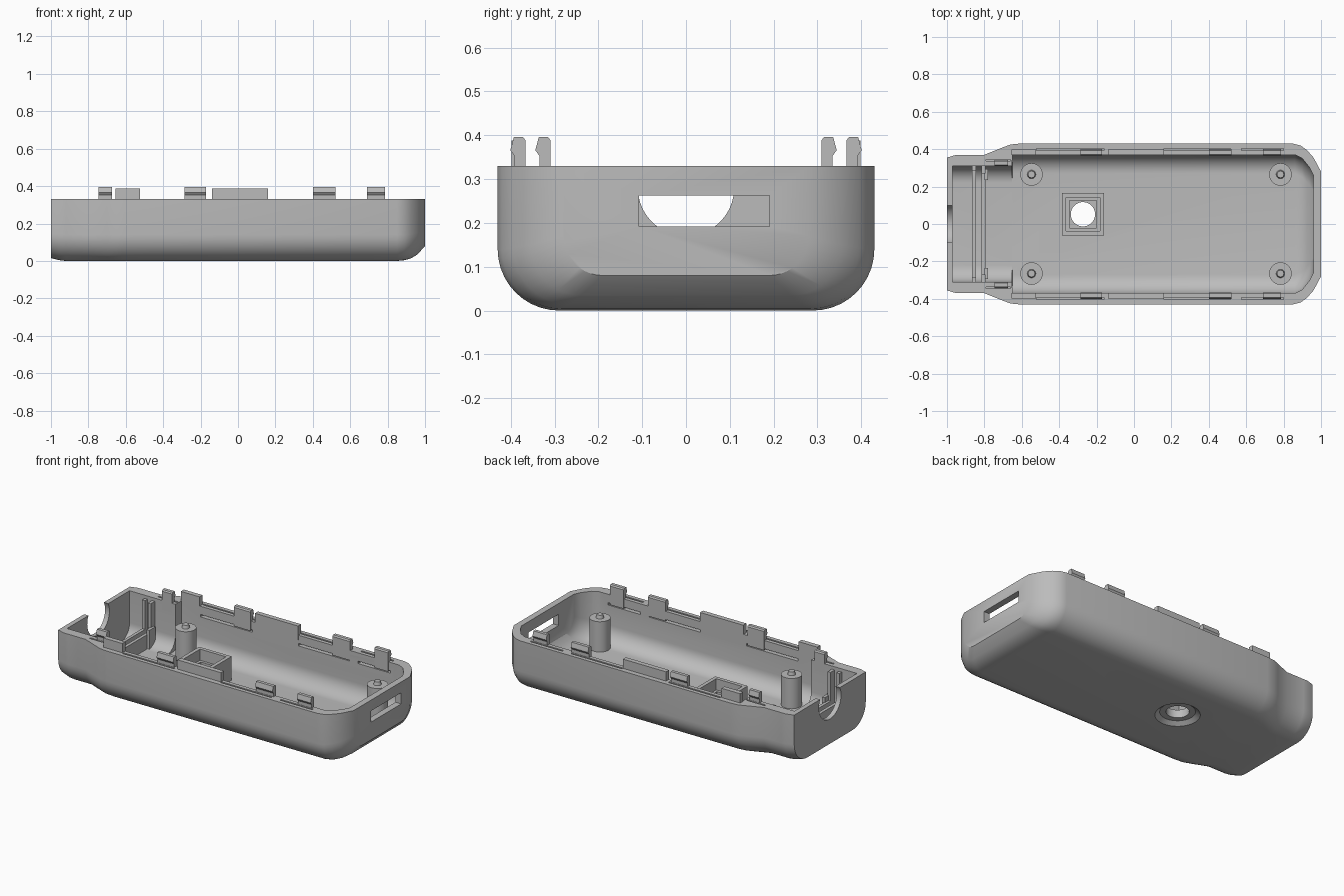
import bpy, bmesh, math
from mathutils import Matrix

default = bpy.data.objects.get("Cube")
if default:
    bpy.data.objects.remove(default, do_unlink=True)

grey = bpy.data.materials.new("plain grey plastic")
grey.use_nodes = True
grey.diffuse_color = (0.5, 0.5, 0.5, 1)
grey.node_tree.nodes["Principled BSDF"].inputs["Base Color"].default_value = (0.5, 0.5, 0.5, 1)

RIM = 0.33


def finish(name, bm):
    bmesh.ops.recalc_face_normals(bm, faces=bm.faces)
    mesh = bpy.data.meshes.new(name)
    bm.to_mesh(mesh)
    bm.free()
    mesh.materials.append(grey)
    ob = bpy.data.objects.new(name, mesh)
    bpy.context.collection.objects.link(ob)
    return ob


def activate(ob):
    bpy.ops.object.select_all(action='DESELECT')
    ob.select_set(True)
    bpy.context.view_layer.objects.active = ob


def skin(name, rings):
    """Closed solid through a row of matching rings."""
    bm = bmesh.new()
    loops = [[bm.verts.new(p) for p in ring] for ring in rings]
    n = len(loops[0])
    for a, b in zip(loops, loops[1:]):
        for i in range(n):
            j = (i + 1) % n
            bm.faces.new((a[i], a[j], b[j], b[i]))
    bm.faces.new(loops[0][::-1])
    bm.faces.new(loops[-1])
    return finish(name, bm)


def box(name, x, y, z):
    return prism(name, x, [(y[0], z[0]), (y[1], z[0]), (y[1], z[1]), (y[0], z[1])])


def prism(name, xs, profile):
    return skin(name, [[(x, y, z) for y, z in profile] for x in xs])


def cone(name, r1, r2, centre, depth, axis='Z'):
    bm = bmesh.new()
    turn = Matrix.Rotation(math.pi / 2, 4, 'Y') if axis == 'X' else Matrix()
    bmesh.ops.create_cone(bm, cap_ends=True, segments=40, radius1=r1, radius2=r2,
                          depth=depth, matrix=Matrix.Translation(centre) @ turn)
    return finish(name, bm)


def trough(name, stations, top, steps=10):
    """Loft of U-shaped sections: x, half width, bottom height, corner radius."""
    rings = []
    for x, w, zb, r in stations:
        half = [(w, top)]
        for i in range(steps + 1):
            a = math.pi / 2 * i / steps
            half.append((w - r + r * math.cos(a), zb + r - r * math.sin(a)))
        rings.append([(x, y, z) for y, z in half] + [(x, -y, z) for y, z in reversed(half)])
    return skin(name, rings)


def combine(target, tool, operation='DIFFERENCE'):
    mod = target.modifiers.new("combine", 'BOOLEAN')
    mod.operation, mod.solver, mod.object = operation, 'EXACT', tool
    activate(target)
    bpy.ops.object.modifier_apply(modifier=mod.name)
    bpy.data.objects.remove(tool, do_unlink=True)


def smooth(ob):
    activate(ob)
    bpy.ops.object.shade_smooth_by_angle(angle=math.radians(30))


# Shell: rounded tray with a narrow neck
shell = trough("lower_shell", [
    (-1.0, 0.355, 0.015, 0.13), (-0.95, 0.37, 0.003, 0.14), (-0.92, 0.37, 0, 0.14),
    (-0.8, 0.37, 0, 0.14), (-0.7, 0.41, 0, 0.14), (-0.66, 0.425, 0, 0.14),
    (-0.61, 0.43, 0, 0.14), (0.85, 0.43, 0, 0.14), (0.89, 0.42, 0.004, 0.135),
    (0.925, 0.395, 0.014, 0.13), (0.96, 0.355, 0.035, 0.115), (1.0, 0.28, 0.08, 0.09)], RIM)
cavity = trough("cavity_cutter", [
    (-0.97, 0.31, 0.04, 0.09), (-0.652, 0.31, 0.04, 0.09), (-0.65, 0.37, 0.04, 0.1),
    (0.86, 0.37, 0.04, 0.1), (0.9, 0.35, 0.05, 0.1), (0.94, 0.3, 0.08, 0.09),
    (0.96, 0.26, 0.11, 0.08)], RIM + 0.05)
combine(shell, cavity)

# Square boss over the bottom hole, with a stepped pocket
bx, by = -0.273, 0.052


def square(name, h, z):
    return box(name, (bx - h, bx + h), (by - h, by + h), z)


combine(shell, square("boss", 0.113, (0.02, 0.19)), 'UNION')
combine(shell, square("pocket_cutter", 0.09, (0.12, 0.25)))
combine(shell, square("step_cutter", 0.073, (0.07, 0.25)))
combine(shell, cone("bore_cutter", 0.065, 0.065, (bx, by, 0.1), 0.4))
combine(shell, cone("countersink_cutter", 0.14, 0.1, (bx, by, 0.005), 0.03))

# End openings: rectangular port and round cable notch
combine(shell, box("port_cutter", (0.9, 1.1), (-0.107, 0.191), (0.192, 0.262)))
combine(shell, cone("notch_cutter", 0.11, 0.11, (-1, 0, 0.28), 0.14, 'X'))

# Spring slots behind and below the side clips
for s in (1, -1):
    for x0, x1 in ((-0.52, -0.16), (0.16, 0.515), (0.575, 0.8)):
        combine(shell, box("slot_cutter", (x0, x1), (s * 0.36, s * 0.405), (0.263, 0.278)))
        combine(shell, box("gap_cutter", (x0, x1), (s * 0.394, s * 0.405), (0.265, 0.36)))
    combine(shell, box("neck_gap_cutter", (-0.79, -0.66), (s * 0.336, s * 0.346), (0.22, 0.36)))
smooth(shell)

# Snap clips, plain locating tabs, rails and posts on both sides
hook = [(0.366, 0.27), (0.391, 0.27), (0.391, 0.352), (0.401, 0.366),
        (0.393, 0.396), (0.372, 0.396), (0.366, 0.388)]
clips = [(-0.745, -0.675, 0.057), (-0.285, -0.17, 0), (0.4, 0.52, 0), (0.69, 0.785, 0)]
for s, side in ((1, "back"), (-1, "front")):
    for i, (x0, x1, inset) in enumerate(clips):
        prism(f"{side}_clip_{i + 1}", (x0, x1), [(s * (y - inset), z) for y, z in hook])
    for i, xs in enumerate(((-0.655, -0.525), (-0.14, 0.16))):
        box(f"{side}_tab_{i + 1}", xs, (s * 0.368, s * 0.398), (0.3, 0.388))

    # Panel guide rails in the neck
    box(f"{side}_outer_guide", (-0.865, -0.845), (s * 0.285, s * 0.32), (0.06, 0.31))
    box(f"{side}_inner_guide", (-0.815, -0.795), (s * 0.27, s * 0.32), (0.06, 0.31))
    box(f"{side}_guide_foot", (-0.8, -0.78), (s * 0.235, s * 0.295), (0.035, 0.16))

    # Screw posts with locating pins
    for x, end in ((-0.548, "neck"), (0.783, "port")):
        smooth(cone(f"{side}_{end}_post", 0.06, 0.06, (x, s * 0.265, 0.13), 0.2))
        smooth(cone(f"{side}_{end}_pin", 0.024, 0.018, (x, s * 0.265, 0.238), 0.026))

# Cross ribs holding the neck panel
for name, xs in (("outer_cross_rib", (-0.865, -0.845)), ("inner_cross_rib", (-0.815, -0.795))):
    box(name, xs, (-0.285, 0.285), (0.03, 0.13))
